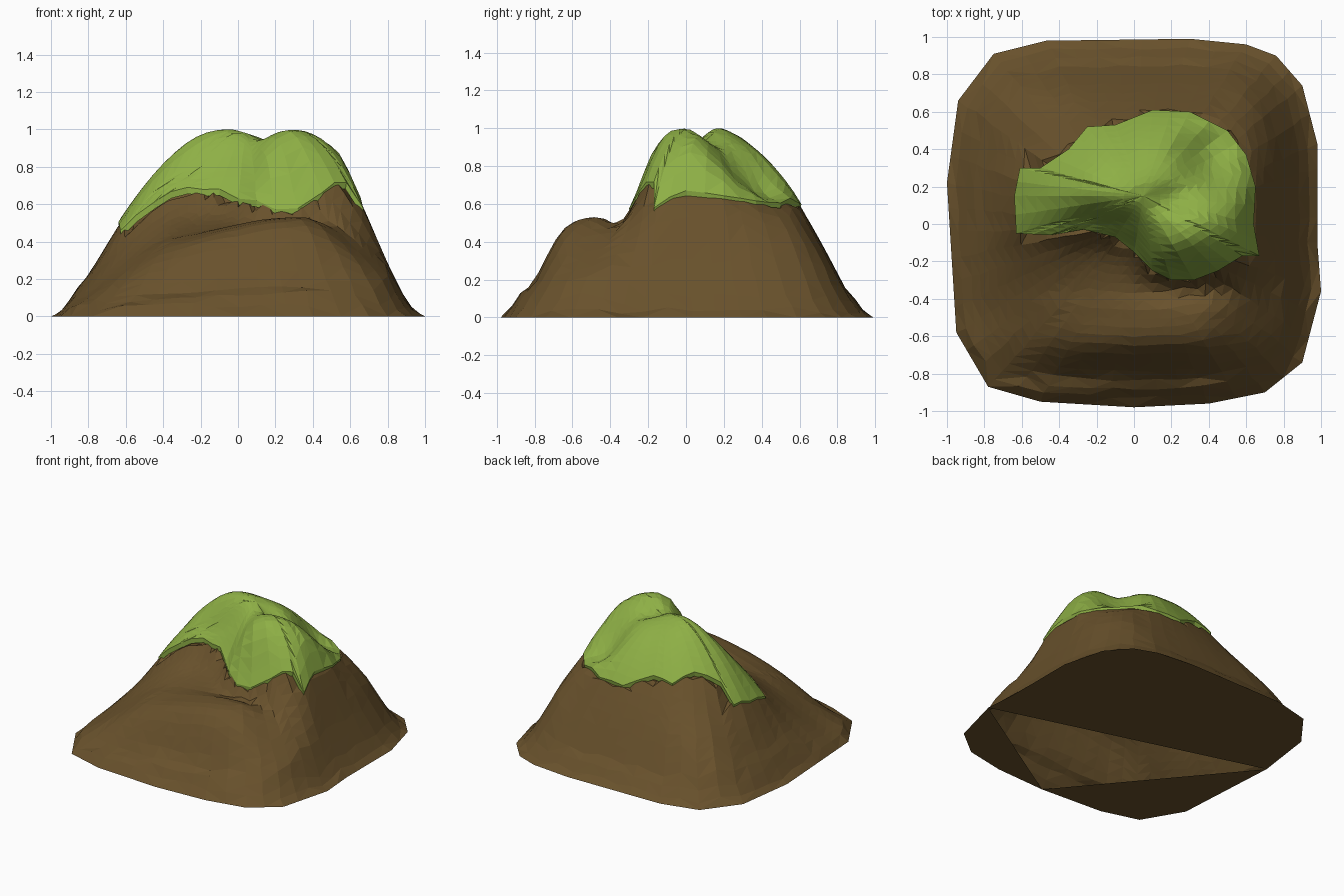
import bpy, bmesh, math, random
from mathutils import Vector

if "Cube" in bpy.data.objects:
    bpy.data.objects.remove(bpy.data.objects["Cube"])
random.seed(4)

# Cross-sections of the mountain: height at each x station, from front to back
XS = [-.8, -.6, -.4, -.2, 0, .2, .4, .6, .8]
SECTIONS = [
    (-.82, (.03, .07, .11, .13, .15, .16, .15, .12, .06)),
    (-.65, (.09, .20, .31, .38, .43, .46, .45, .32, .16)),
    (-.47, (.12, .26, .385, .44, .49, .525, .52, .40, .24)),
    (-.33, (.16, .31, .42, .46, .49, .51, .51, .47, .28)),
    (-.15, (.20, .40, .52, .54, .61, .88, .86, .69, .31)),
    (0.00, (.22, .50, .68, .72, .82, .96, .955, .77, .32)),
    (0.13, (.22, .54, .79, .93, .965, .89, .89, .75, .32)),
    (0.25, (.22, .54, .78, .93, .95, .90, .76, .66, .31)),
    (0.40, (.20, .46, .68, .81, .84, .82, .63, .58, .29)),
    (0.55, (.18, .40, .54, .63, .66, .67, .61, .49, .25)),
    (0.70, (.13, .29, .37, .40, .42, .42, .40, .33, .17)),
    (0.85, (.05, .10, .12, .13, .14, .14, .13, .11, .06)),
]
YS = [s[0] for s in SECTIONS]
# Falloff of the outer flank: (relative radius, highest allowed height)
FLANK = [(0, 1.6), (.5, .95), (.6, .76), (.7, .54), (.8, .31), (.9, .11), (.96, .025), (1, 0), (2, 0)]

GROUND = [(1, -.36), (.98, -.1), (.98, .43), (.9, .74), (.76, .9), (.6, .96), (.3, .99),
          (-.47, .98), (-.75, .91), (-.94, .66), (-1, .22), (-.95, -.58), (-.78, -.87),
          (-.5, -.95), (0, -.98), (.4, -.96), (.7, -.9), (.9, -.74)]
CAP = [(.67, -.17), (.64, .0), (.65, .2), (.6, .37), (.5, .5), (.3, .6), (.1, .61), (-.1, .53),
       (-.25, .52), (-.35, .4), (-.5, .3), (-.61, .3), (-.64, .15), (-.63, -.05), (-.45, -.06),
       (-.27, -.03), (-.1, -.07), (.0, -.15), (.1, -.25), (.2, -.3), (.32, -.3), (.45, -.25), (.58, -.17)]
CAP_CENTRE = Vector((.05, .15))


def locate(v, stations):
    v = min(max(v, stations[0]), stations[-1])
    i = 0
    while i < len(stations) - 2 and v > stations[i + 1]:
        i += 1
    return i, (v - stations[i]) / (stations[i + 1] - stations[i])


def spline(vals, i, t):
    n = len(vals) - 1
    b, c = vals[i], vals[i + 1]
    a = vals[i - 1] if i > 0 else 2 * b - c
    d = vals[i + 2] if i + 2 <= n else 2 * c - b
    return b + .5 * t * (c - a + t * (2 * a - 5 * b + 4 * c - d + t * (3 * (b - c) + d - a)))


def height(x, y):
    i, t = locate(x, XS)
    j, s = locate(y, YS)
    z = spline([spline(row, i, t) for _, row in SECTIONS], j, s)
    if abs(x) > .8:  # fade the last station out to the ground edge
        z *= max(0, (.99 - abs(x)) / .19)
    if abs(y) > .85:
        z *= max(0, (.99 - abs(y)) / .14)
    r = (x ** 4 + y ** 4) ** .25 / .985
    k, u = locate(r, [f[0] for f in FLANK])
    limit = FLANK[k][1] * (1 - u) + FLANK[k + 1][1] * u
    return max(0, min(z, limit))


def resample(points, step):
    out = []
    for k, p in enumerate(points):
        a, b = Vector(p), Vector(points[(k + 1) % len(points)])
        n = max(1, round((b - a).length / step))
        out += [a.lerp(b, m / n) for m in range(n)]
    return out


def inside_cap(p, margin):
    # point-in-polygon test against the cap outline shrunk by margin
    q = CAP_CENTRE + (p - CAP_CENTRE) / margin
    hit = False
    for k in range(len(CAP)):
        (x1, y1), (x2, y2) = CAP[k - 1], CAP[k]
        if (y1 > q.y) != (y2 > q.y) and q.x < (x2 - x1) * (q.y - y1) / (y2 - y1) + x1:
            hit = not hit
    return hit


def bridge(bm, outer, inner):
    n = len(outer)
    for k in range(n):
        m = (k + 1) % n
        if k % 2:
            bm.faces.new((outer[k], outer[m], inner[m]))
            bm.faces.new((outer[k], inner[m], inner[k]))
        else:
            bm.faces.new((outer[k], outer[m], inner[k]))
            bm.faces.new((outer[m], inner[m], inner[k]))


def dome(bm, outline, centre, radii, zfun, jitter):
    # concentric rings of the outline draped over the height function
    rings = []
    for r in radii:
        ring = []
        for p in outline:
            q = centre + (p - centre) * r
            if r < 1:
                q += Vector((random.uniform(-1, 1), random.uniform(-1, 1))) * jitter * r
            ring.append(bm.verts.new((q.x, q.y, zfun(q, r))))
        if rings:
            bridge(bm, rings[-1], ring)
        rings.append(ring)
    top = bm.verts.new((centre.x, centre.y, zfun(centre, 0)))
    last = rings[-1]
    for k in range(len(last)):
        bm.faces.new((last[k], last[(k + 1) % len(last)], top))
    return rings


def finish(bm, name, colour_name, colour):
    mesh = bpy.data.meshes.new(name)
    bm.to_mesh(mesh)
    bm.free()
    mat = bpy.data.materials.new(colour_name)
    mat.diffuse_color = (*colour, 1)
    mat.use_nodes = True
    mat.node_tree.nodes["Principled BSDF"].inputs["Base Color"].default_value = mat.diffuse_color
    mesh.materials.append(mat)
    bpy.context.collection.objects.link(bpy.data.objects.new(name, mesh))


# Earth body, sunk slightly beneath the grass
def earth_z(p, r):
    if r == 1:
        return 0
    return max(.004, height(p.x, p.y) - (.06 if inside_cap(p, .95) else 0))


bm = bmesh.new()
outline = resample(GROUND, .13)
rings = dome(bm, outline, Vector((0, 0)), [1 - .048 * k for k in range(20)], earth_z, .008)

# Underside: three plates around an open triangle
base = rings[0]
corners = [min(range(len(outline)), key=lambda k: (outline[k] - Vector(c)).length)
           for c in ((1, -.36), (-1, .22), (0, -.98))]
for a, b in zip(corners, corners[1:] + [len(base)]):
    bm.faces.new([base[k % len(base)] for k in range(b, a - 1, -1)])
finish(bm, "mountain_earth", "earth brown", (.14, .083, .025))


# Grass cap with a thin hanging rim
def grass_z(p, r):
    return height(p.x, p.y) + .02


bm = bmesh.new()
rings = dome(bm, resample(CAP, .1), CAP_CENTRE, [1 - .085 * k for k in range(11)], grass_z, .003)
rim = [bm.verts.new((v.co.x * .99, v.co.y * .99, v.co.z - .035)) for v in rings[0]]
bridge(bm, rim, rings[0])
finish(bm, "grass_cap", "grass green", (.27, .43, .06))
